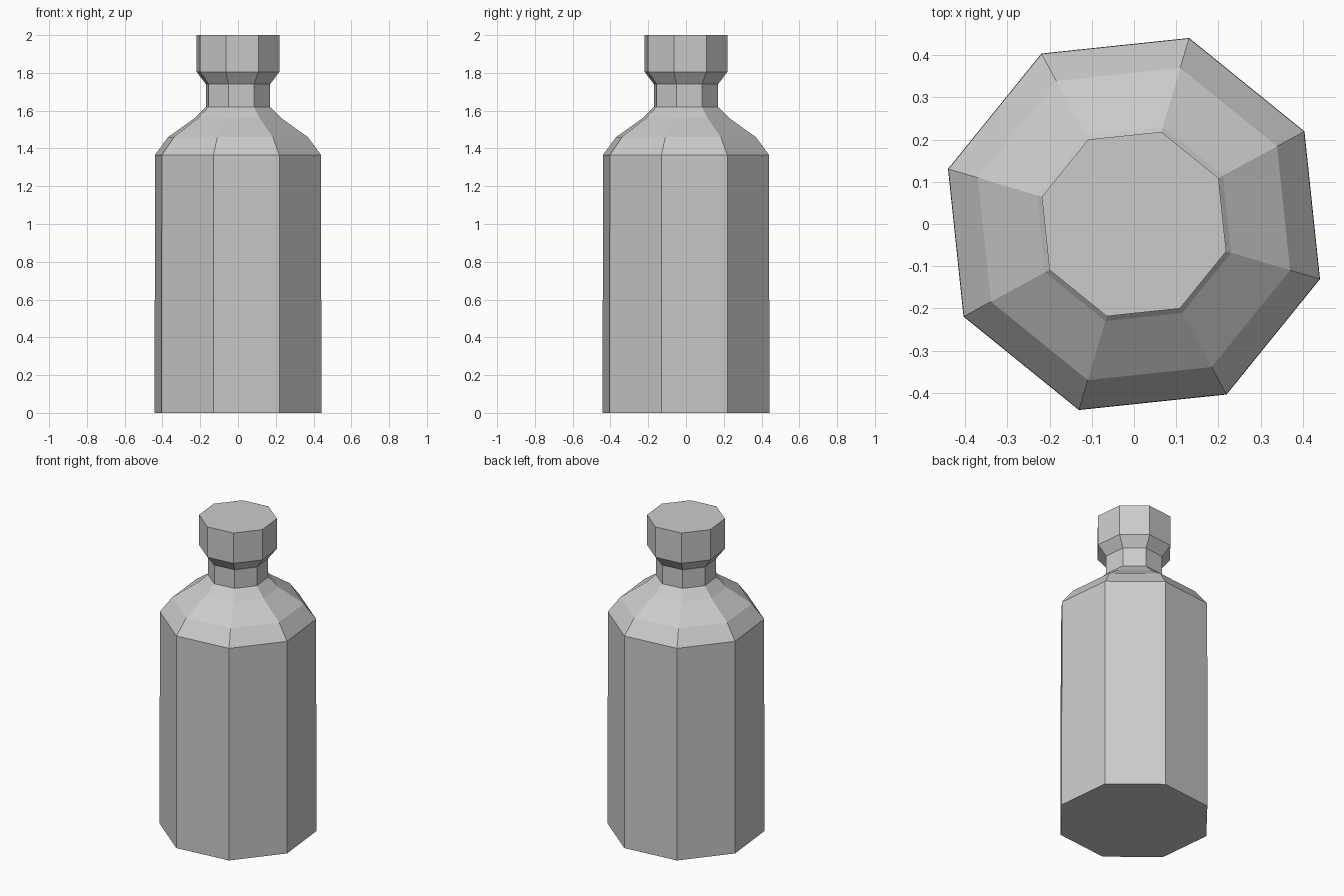
import bpy, bmesh, math

if "Cube" in bpy.data.objects:
    bpy.data.objects.remove(bpy.data.objects["Cube"])

SIDES = 8
TURN = math.radians(28.5)


def lathe(name, profile, cap_bottom=False, cap_top=False):
    """Faceted solid of revolution from (radius, height) points, bottom to top."""
    bm = bmesh.new()
    rings = []
    for r, z in profile:
        angles = [TURN + math.tau * i / SIDES for i in range(SIDES)]
        rings.append([bm.verts.new((r * math.cos(a), r * math.sin(a), z)) for a in angles])
    for low, high in zip(rings, rings[1:]):
        for i in range(SIDES):
            j = (i + 1) % SIDES
            bm.faces.new((low[i], low[j], high[j], high[i]))
    if cap_bottom:
        bm.faces.new(rings[0][::-1])
    if cap_top:
        bm.faces.new(rings[-1])
    mesh = bpy.data.meshes.new(name)
    bm.to_mesh(mesh)
    bm.free()
    obj = bpy.data.objects.new(name, mesh)
    bpy.context.collection.objects.link(obj)
    return obj


# Body with sloped shoulder and neck
lathe("bottle", [(0.46, 0), (0.46, 0.21), (0.459, 1.365), (0.386, 1.46),
                 (0.24, 1.56), (0.177, 1.62), (0.177, 1.74)], cap_bottom=True)

# Flared cap, joined to the neck rim
lathe("cap", [(0.177, 1.74), (0.228, 1.805), (0.228, 2.0)], cap_top=True)
